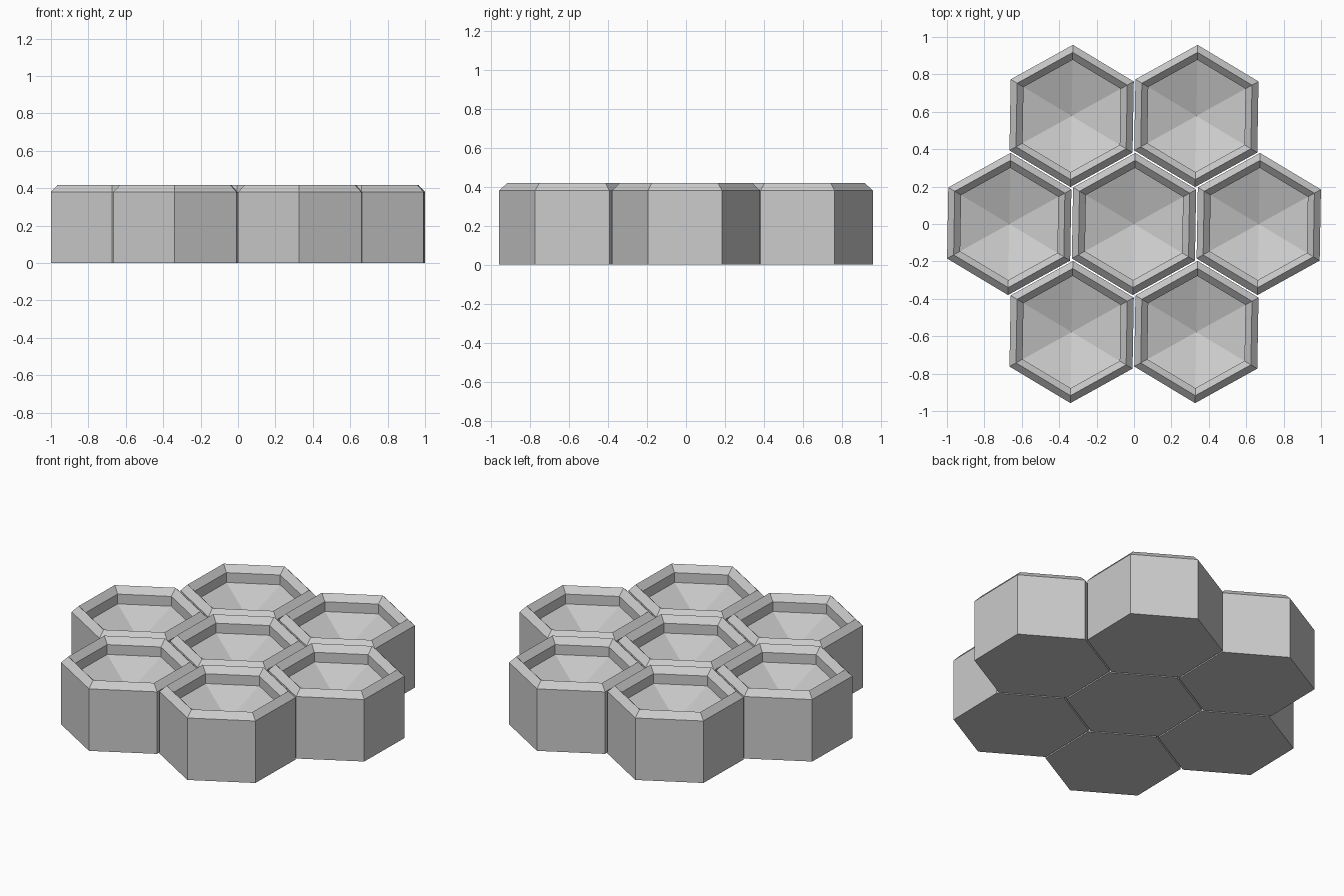
import bpy
import bmesh
from math import cos, sin, radians

if "Cube" in bpy.data.objects:
    bpy.data.objects.remove(bpy.data.objects["Cube"])

PITCH = 0.667            # distance between neighbouring cells
TWIST = radians(29)      # angle of the first corner
SIDES = 6

# Cell cross-section (radius, height): wall, bevelled rim, inner wall
PROFILE = [(0.38, 0.0), (0.38, 0.38), (0.34, 0.418), (0.30, 0.38), (0.30, 0.32)]
BASIN_Z = 0.22           # lowest point of the dished basin


def hex_cell(name, x, y):
    """Six-sided cup: flat base, bevelled rim, shallow pyramid-shaped basin."""
    bm = bmesh.new()
    rings = []
    for r, z in PROFILE:
        rings.append([bm.verts.new((r * cos(TWIST + radians(60 * i)),
                                    r * sin(TWIST + radians(60 * i)), z))
                      for i in range(SIDES)])
    # base
    bm.faces.new(rings[0][::-1])
    # walls and rim
    for a, b in zip(rings, rings[1:]):
        for i in range(SIDES):
            j = (i + 1) % SIDES
            bm.faces.new((a[i], a[j], b[j], b[i]))
    # dished basin
    centre = bm.verts.new((0, 0, BASIN_Z))
    for i in range(SIDES):
        bm.faces.new((rings[-1][i], rings[-1][(i + 1) % SIDES], centre))
    bmesh.ops.recalc_face_normals(bm, faces=bm.faces[:])
    mesh = bpy.data.meshes.new(name)
    bm.to_mesh(mesh)
    bm.free()
    obj = bpy.data.objects.new(name, mesh)
    obj.location = (x, y, 0)
    bpy.context.collection.objects.link(obj)
    return obj


# One middle cell with six around it
hex_cell("centre_cell", 0, 0)
for k in range(6):
    a = radians(60 * k)
    hex_cell(f"outer_cell_{k + 1}", PITCH * cos(a), PITCH * sin(a))
